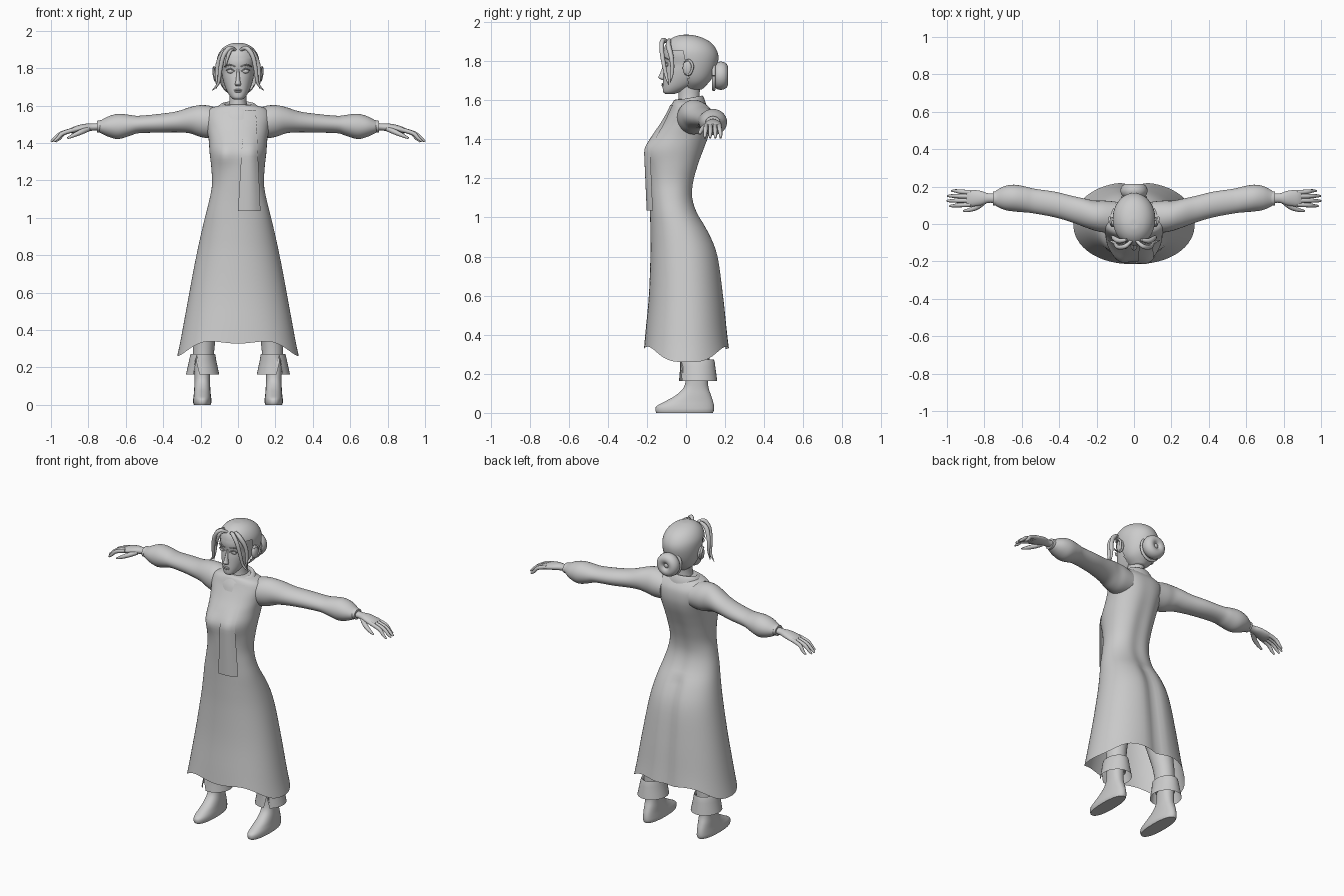
import bpy, bmesh, math
from mathutils import Vector
from mathutils.bvhtree import BVHTree

grey = bpy.data.materials.new("plain_grey")
grey.diffuse_color = (0.6, 0.6, 0.6, 1)


def smooth_rows(rows, k):
    """Catmull-Rom resampling of rows of numbers, k steps per gap."""
    out = []
    for i in range(len(rows) - 1):
        a, b, c, d = (rows[max(i - 1, 0)], rows[i], rows[i + 1], rows[min(i + 2, len(rows) - 1)])
        for s in range(k):
            t = s / k
            out.append([0.5 * (2 * q + (r - p) * t + (2 * p - 5 * q + 4 * r - s2) * t * t
                               + (3 * q - p - 3 * r + s2) * t ** 3) for p, q, r, s2 in zip(a, b, c, d)])
    return out + [list(rows[-1])]


def finish(ob, mirror=False, angle=50):
    ob.data.materials.clear()
    ob.data.materials.append(grey)
    bpy.ops.object.select_all(action='DESELECT')
    ob.select_set(True)
    bpy.context.view_layer.objects.active = ob
    if ob.type == 'CURVE':
        bpy.ops.object.convert(target='MESH')
        ob = bpy.context.object
    bpy.ops.object.shade_smooth_by_angle(angle=math.radians(angle))
    if mirror:
        ob.modifiers.new("mirror", 'MIRROR')
    return ob


def from_bmesh(name, bm, mirror=False, angle=50):
    bmesh.ops.recalc_face_normals(bm, faces=bm.faces)
    me = bpy.data.meshes.new(name)
    bm.to_mesh(me)
    bm.free()
    ob = bpy.data.objects.new(name, me)
    bpy.context.collection.objects.link(ob)
    return finish(ob, mirror, angle)


def loft(name, rows, n=40, k=4, axis='z', power=2.0, warp=None, caps="both", mirror=False, keep=None):
    """Rows (t, u_min, u_max, v_min, v_max): rounded sections stacked along an axis."""
    bm = bmesh.new()
    rings = []
    for t, u0, u1, v0, v1 in smooth_rows(rows, k):
        ring = []
        for j in range(n):
            a = 2 * math.pi * j / n
            c, s = math.cos(a), math.sin(a)
            u = (u0 + u1) / 2 + (u1 - u0) / 2 * math.copysign(abs(c) ** (2 / power), c)
            v = (v0 + v1) / 2 + (v1 - v0) / 2 * math.copysign(abs(s) ** (2 / power), s)
            p = (u, v, t) if axis == 'z' else (t, u, v)
            ring.append(bm.verts.new(warp(Vector(p), a) if warp else p))
        rings.append(ring)
    for r, q in zip(rings, rings[1:]):
        for j in range(n):
            bm.faces.new((r[j], r[(j + 1) % n], q[(j + 1) % n], q[j]))
    if caps in ("both", "start"):
        bm.faces.new(rings[0])
    if caps in ("both", "end"):
        bm.faces.new(rings[-1])
    if keep:
        drop = [f for f in bm.faces if not keep(f.calc_center_median())]
        bmesh.ops.delete(bm, geom=drop, context='FACES')
    return from_bmesh(name, bm, mirror)


def tube(name, pts, radii, mirror=False, flat=None):
    """Tapered round strand through points."""
    cu = bpy.data.curves.new(name, 'CURVE')
    cu.dimensions, cu.bevel_depth, cu.bevel_resolution, cu.use_fill_caps = '3D', 1.0, 3, True
    rows = smooth_rows([tuple(p) + (r,) for p, r in zip(pts, radii)], 4)
    sp = cu.splines.new('POLY')
    sp.points.add(len(rows) - 1)
    for q, row in zip(sp.points, rows):
        q.co, q.radius = (*row[:3], 1), row[3]
    ob = bpy.data.objects.new(name, cu)
    bpy.context.collection.objects.link(ob)
    return finish(ob, mirror)


def ball(name, loc, size, mirror=False):
    bm = bmesh.new()
    bmesh.ops.create_uvsphere(bm, u_segments=20, v_segments=12, radius=1)
    for v in bm.verts:
        v.co = Vector(loc) + Vector(a * b for a, b in zip(v.co, size))
    return from_bmesh(name, bm, mirror)


# Dress: long flared shell, hem dipping at the sides, bust and back folds
def drape(p, a):
    c, s = math.cos(a), math.sin(a)
    low = max(0, min(1, (0.75 - p.z) / 0.42))
    p.z -= 0.085 * c ** 4 * low ** 2
    p.z += 0.008 * math.cos(6 * a) * low ** 4
    if s < 0:
        for x in (-0.08, 0.08):
            p.y -= 0.018 * math.exp(-((p.x - x) / 0.045) ** 2 - ((p.z - 1.34) / 0.07) ** 2)
    else:
        groove = math.exp(-(p.x / 0.045) ** 2)
        p.y -= 0.022 * groove * (1 if p.z < 0.95 else 0.5 * max(0, min(1, (1.6 - p.z) / 0.3)))
    return p


dress = loft("dress", [
    (0.335, -.325, .325, -.215, .225), (0.42, -.302, .302, -.207, .215), (0.6, -.262, .262, -.19, .197),
    (0.8, -.222, .222, -.182, .17), (0.92, -.196, .196, -.182, .125), (1.02, -.172, .172, -.184, .065),
    (1.1, -.152, .152, -.187, .04), (1.18, -.139, .139, -.192, .045), (1.27, -.143, .143, -.197, .07),
    (1.35, -.152, .152, -.2, .098), (1.42, -.157, .157, -.165, .122), (1.48, -.168, .168, -.125, .132),
    (1.54, -.178, .178, -.09, .125), (1.58, -.155, .155, -.072, .1), (1.6, -.1, .1, -.06, .08),
    (1.605, -.05, .05, -.04, .06)], n=64, power=2.15, warp=drape, caps="end")

# Sleeves with a puffed end and a narrow cuff
loft("sleeve", [
    (0.1, -.045, .12, 1.43, 1.585), (0.16, -.045, .125, 1.425, 1.6), (0.21, -.035, .125, 1.435, 1.601),
    (0.26, -.018, .135, 1.452, 1.59), (0.33, .008, .15, 1.457, 1.568), (0.42, .035, .172, 1.455, 1.555),
    (0.53, .056, .188, 1.452, 1.545), (0.58, .062, .2, 1.437, 1.55), (0.64, .067, .21, 1.421, 1.555),
    (0.69, .075, .203, 1.432, 1.543), (0.73, .092, .183, 1.45, 1.523), (0.74, .1, .176, 1.456, 1.519)],
    axis='x', n=32, mirror=True)
loft("cuff", [(0.725, .098, .176, 1.456, 1.522), (0.755, .1, .174, 1.456, 1.518)], axis='x', k=1, mirror=True)

# Hands: palm, four fingers and thumb
loft("palm", [(0.74, .112, .164, 1.468, 1.506), (0.78, .113, .164, 1.465, 1.504), (0.82, .1, .177, 1.46, 1.502),
              (0.87, .093, .183, 1.452, 1.49), (0.895, .095, .18, 1.452, 1.478)], axis='x', n=24, mirror=True)
for i, (tip, y0, y1) in enumerate([(0.985, .104, .097), (1.0, .126, .124), (0.998, .148, .15), (0.975, .169, .177)]):
    mid = (0.885 + tip) / 2
    tube(f"finger_{i + 1}", [(0.87, y0, 1.472), (mid, (y0 + y1) / 2, 1.452), (tip - .02, y1, 1.424), (tip, y1, 1.407)],
         [.0125, .0115, .009, .005], True)
tube("thumb", [(0.80, .12, 1.475), (0.84, .09, 1.458), (0.88, .075, 1.44), (0.912, .07, 1.425)],
     [.014, .014, .0105, .005], True)

# Legs, turned-up trouser cuffs with a front slit, and shoes
loft("trouser_leg", [(0.2, .13, .24, .0, .12), (0.35, .12, .24, -.01, .12), (0.6, .06, .22, -.06, .11),
                     (0.9, .01, .17, -.1, .09)], n=28, mirror=True)


def slit(p, a):
    if abs(a - math.radians(292.5)) < 0.05 and p.z < 0.2:
        p.z += 0.07
    return p


loft("trouser_cuff", [(0.255, .13, .24, -.005, .125), (0.272, .122, .252, -.03, .143), (0.235, .116, .262, -.03, .15),
                      (0.162, .1, .278, -.036, .16)], n=32, k=2, warp=slit, caps="none", mirror=True)
loft("shoe", [(0, .146, .236, -.152, .138), (0.015, .142, .24, -.157, .143), (0.035, .143, .239, -.15, .143),
              (0.06, .146, .236, -.105, .138), (0.09, .148, .234, -.052, .128), (0.13, .15, .232, -.012, .115),
              (0.18, .148, .234, .0, .112), (0.24, .145, .236, .0, .115)], n=32, power=2.3, mirror=True)

# Neck and wrapped collar
loft("neck", [(1.56, -.06, .06, -.045, .08), (1.62, -.046, .046, -.038, .07), (1.7, -.046, .046, -.04, .075)], n=28)


def tilt(p, a):
    p.z += 0.18 * (p.y - 0.02)
    return p


loft("collar", [(1.545, -.125, .125, -.1, .105), (1.575, -.117, .117, -.088, .1), (1.602, -.1, .1, -.07, .09),
                (1.612, -.08, .08, -.058, .082), (1.595, -.065, .065, -.048, .075), (1.57, -.058, .058, -.04, .07)],
     n=40, warp=tilt, caps="none")

# Scarf end hanging over the chest
tree = BVHTree.FromPolygons([v.co for v in dress.data.vertices], [p.vertices for p in dress.data.polygons])
bm = bmesh.new()
grid, hang = [], [0] * 7
for i in range(25):
    z = 1.575 - 0.54 * i / 24
    left, right = 0.0 + 0.06 * (z - 1.04), 0.12 - 0.045 * (z - 1.04)
    row = []
    for j in range(7):
        x = left + (right - left) * j / 6
        hit = tree.ray_cast(Vector((x, -1, z)), Vector((0, 1, 0)))[0]
        hang[j] = min((hit.y if hit else 0) - 0.008, hang[j] + 0.001)
        row.append(bm.verts.new((x, hang[j], z)))
    grid.append(row)
for r, q in zip(grid, grid[1:]):
    for j in range(6):
        bm.faces.new((r[j], q[j], q[j + 1], r[j + 1]))
from_bmesh("scarf_end", bm)

# Head with a tapered jaw, and facial features
loft("head", [(1.632, -.02, .02, -.105, -.06), (1.642, -.036, .036, -.117, -.03), (1.67, -.056, .056, -.119, .03),
              (1.71, -.073, .073, -.117, .09), (1.75, -.083, .083, -.114, .12), (1.785, -.088, .088, -.11, .14),
              (1.83, -.095, .095, -.115, .14), (1.87, -.09, .09, -.105, .125), (1.905, -.07, .07, -.075, .09),
              (1.92, -.03, .03, -.03, .05)], n=40, power=2.2)
loft("nose", [(1.703, -.012, .012, -.122, -.1), (1.715, -.016, .016, -.142, -.1), (1.73, -.012, .012, -.136, -.1),
              (1.765, -.008, .008, -.122, -.1), (1.795, -.006, .006, -.114, -.1)], n=16)
ball("upper_lip", (0, -.118, 1.683), (.022, .007, .005))
ball("lower_lip", (0, -.118, 1.674), (.018, .007, .005))
ball("eye", (.04, -.1, 1.783), (.019, .011, .011), True)
tube("eyelid", [(.018, -.11, 1.784), (.04, -.111, 1.796), (.064, -.098, 1.787)], [.002, .004, .002], True)
tube("eyebrow", [(.014, -.114, 1.808), (.045, -.112, 1.817), (.075, -.09, 1.808)], [.002, .004, .002], True)
ball("ear", (.113, .01, 1.765), (.017, .027, .042), True)
tube("ear_rim", [(.118, -.01, 1.735), (.122, .02, 1.735), (.13, .034, 1.775), (.128, .015, 1.805), (.12, -.01, 1.795)],
     [.003, .006, .007, .006, .003], True)

# Hair swept back into a bun
loft("hair", [(1.655, -.04, .04, -.01, .082), (1.685, -.075, .075, -.03, .112), (1.72, -.095, .095, -.06, .138),
              (1.77, -.108, .108, -.09, .158), (1.82, -.114, .114, -.113, .166), (1.86, -.11, .11, -.113, .155),
              (1.895, -.092, .092, -.098, .127), (1.92, -.064, .064, -.068, .083), (1.933, -.03, .03, -.033, .035),
              (1.935, -.005, .005, -.005, .008)], n=48,
     keep=lambda c: c.z > 1.855 or c.y > 0.01 - 0.5 * max(0, c.z - 1.79))
bm = bmesh.new()
for i in range(32):
    a = 2 * math.pi * i / 32
    for j in range(14):
        b = 2 * math.pi * j / 14
        r = 0.04 + 0.033 * math.cos(b)
        bm.verts.new((r * math.cos(a), 0.178 + 0.038 * math.sin(b), 1.725 + r * math.sin(a)))
bm.verts.ensure_lookup_table()
for i in range(32):
    for j in range(14):
        i2, j2 = (i + 1) % 32, (j + 1) % 14
        bm.faces.new([bm.verts[k] for k in (i * 14 + j, i2 * 14 + j, i2 * 14 + j2, i * 14 + j2)])
from_bmesh("bun", bm)
ball("bun_centre", (0, .185, 1.725), (.022, .022, .022))
ring = [(0.062 * math.cos(t * math.pi / 8), .142, 1.725 + 0.07 * math.sin(t * math.pi / 8)) for t in range(17)]
tube("hair_tie", ring, [.009] * 17)

# Loose front strands
tube("long_strand", [(.012, -.088, 1.895), (.045, -.118, 1.907), (.078, -.125, 1.865), (.095, -.115, 1.79),
                     (.105, -.1, 1.72), (.138, -.088, 1.68)], [.008, .012, .012, .011, .008, .002], True)
tube("side_strand", [(.04, -.085, 1.91), (.08, -.09, 1.88), (.108, -.075, 1.82), (.112, -.07, 1.75),
                     (.115, -.08, 1.69)], [.008, .014, .012, .009, .002], True)
tube("short_strand", [(-.02, -.09, 1.9), (-.04, -.12, 1.895), (-.058, -.125, 1.85), (-.066, -.118, 1.8)],
     [.007, .01, .008, .002])
